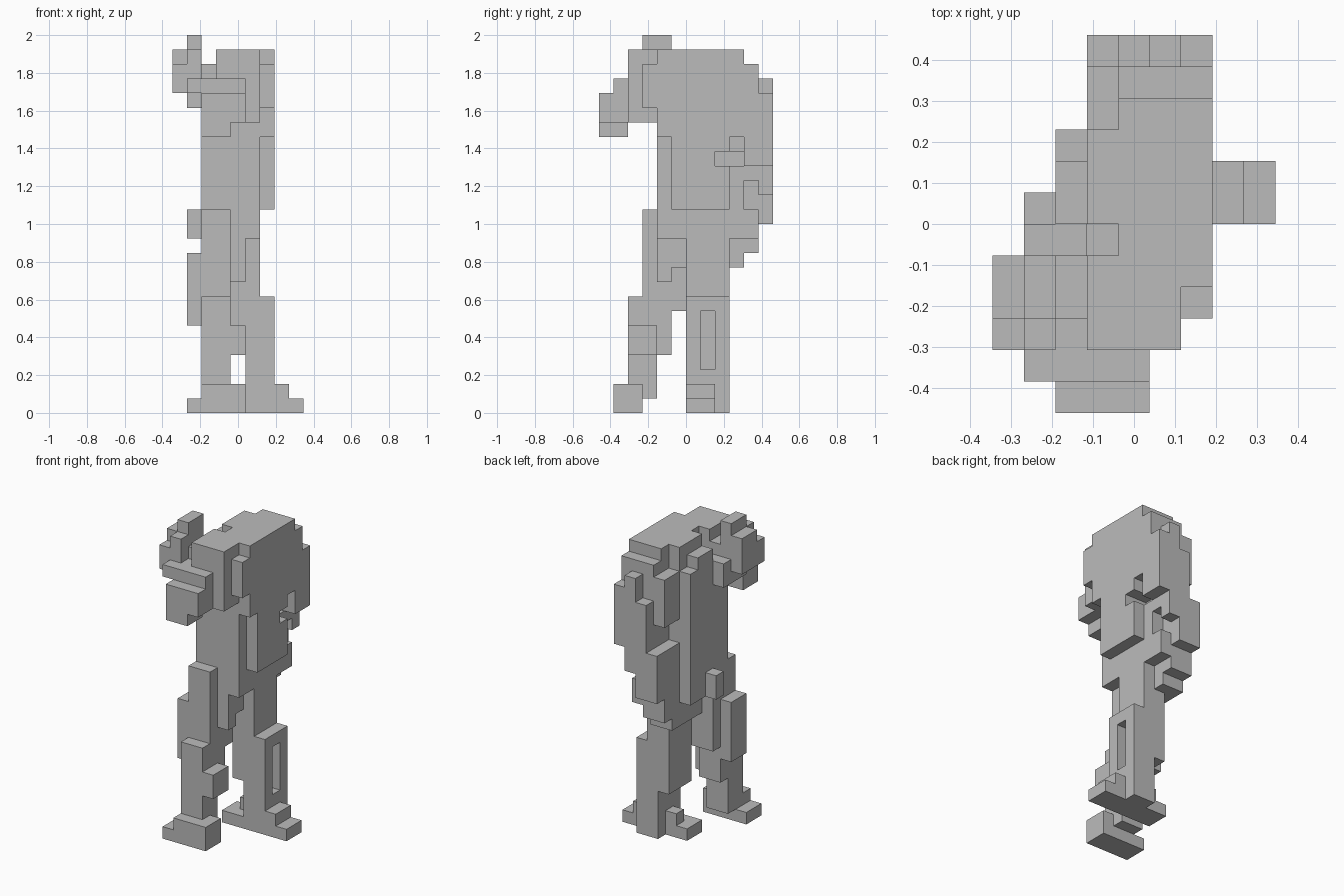
import bpy
import bmesh
from mathutils import Vector
from itertools import product

if "Cube" in bpy.data.objects:
    bpy.data.objects.remove(bpy.data.objects["Cube"], do_unlink=True)

# One block edge; the figure is 26 blocks tall, 9 wide and 12 deep
UNIT = 2 / 26
CORNER = Vector((-4.5, -6, 0))

grey = bpy.data.materials.new("stone grey")
grey.use_nodes = True
COLOUR = (0.5, 0.5, 0.5, 1)
grey.diffuse_color = COLOUR
grey.node_tree.nodes["Principled BSDF"].inputs["Base Color"].default_value = COLOUR


def box(x, y, z):
    """Set of block cells; each range is inclusive, a single number is one layer."""
    spans = [(s, s) if isinstance(s, int) else s for s in (x, y, z)]
    return set(product(*(range(low, high + 1) for low, high in spans)))


def build(name, *boxes, cuts=()):
    """Joins boxes, removes cuts and skins the exposed block sides."""
    cells = set().union(*boxes).difference(*cuts)
    bm = bmesh.new()
    corners = {}

    def corner(point):
        key = tuple(point)
        if key not in corners:
            corners[key] = bm.verts.new((Vector(key) + CORNER) * UNIT)
        return corners[key]

    for cell in cells:
        for axis, side in product(range(3), (0, 1)):
            neighbour = list(cell)
            neighbour[axis] += side * 2 - 1
            if tuple(neighbour) in cells:
                continue
            loop = []
            for a, b in ((0, 0), (1, 0), (1, 1), (0, 1)):
                point = list(cell)
                point[axis] += side
                point[(axis + 1) % 3] += a
                point[(axis + 2) % 3] += b
                loop.append(corner(point))
            bm.faces.new(loop if side else loop[::-1])
    bmesh.ops.dissolve_limit(bm, angle_limit=0.01, verts=bm.verts, edges=bm.edges)
    mesh = bpy.data.meshes.new(name)
    bm.to_mesh(mesh)
    bm.free()
    mesh.materials.append(grey)
    part = bpy.data.objects.new(name, mesh)
    bpy.context.collection.objects.link(part)


# Trunk with stepped back
build(
    "torso",
    box(x=(3, 5), y=(4, 8), z=(12, 24)),
    box(x=(4, 5), y=9, z=(12, 24)),
    box(x=3, y=9, z=(10, 16)),
    box(x=3, y=(9, 10), z=(19, 22)),
    box(x=4, y=10, z=(11, 23)),
    box(x=5, y=10, z=(16, 23)),
    box(x=5, y=10, z=(12, 13)),
    box(x=3, y=10, z=(11, 16)),
    box(x=(3, 4), y=11, z=(13, 16)),
    box(x=4, y=11, z=(17, 20)),
    box(x=5, y=11, z=(15, 22)),
    cuts=[box(x=3, y=5, z=(22, 24)), box(x=5, y=(8, 9), z=17)],
)

# Left side slab: shoulder, hanging arm and the notch behind it
build(
    "left_arm",
    box(x=6, y=4, z=(19, 24)),
    box(x=6, y=3, z=(21, 23)),
    box(x=6, y=(5, 8), z=(14, 24)),
    box(x=6, y=9, z=(17, 24)),
    box(x=6, y=10, z=(17, 23)),
    box(x=6, y=11, z=(17, 21)),
    cuts=[box(x=6, y=(8, 9), z=17), box(x=6, y=9, z=18)],
)

# Right side slab and hand
build(
    "right_arm",
    box(x=2, y=(4, 8), z=(12, 22)),
    box(x=2, y=(6, 7), z=23),
    box(x=2, y=4, z=23),
    box(x=1, y=5, z=(21, 22)),
    box(x=1, y=6, z=(12, 13)),
)

# Forward-leaning head with brow bar and jaw
build(
    "head",
    box(x=(3, 5), y=(2, 3), z=(20, 24)),
    box(x=2, y=(2, 3), z=(21, 22)),
    box(x=2, y=3, z=23),
)
build("brow", box(x=(1, 4), y=1, z=22))
build(
    "jaw",
    box(x=(2, 4), y=(0, 1), z=(20, 21)),
    box(x=(2, 3), y=(0, 1), z=19),
)

# Bundle beside the head
build(
    "side_bundle",
    box(x=0, y=2, z=(22, 23)),
    box(x=1, y=2, z=(22, 24)),
    box(x=0, y=(3, 4), z=(22, 24)),
    box(x=1, y=(3, 4), z=(21, 25)),
)

# Hips narrowing down to the legs
build(
    "hips",
    box(x=(3, 5), y=(6, 8), z=(10, 11)),
    box(x=4, y=4, z=(9, 13)),
    box(x=4, y=5, z=(10, 13)),
    box(x=(3, 4), y=9, z=(10, 12)),
    box(x=(3, 4), y=10, z=11),
)

# Left leg with a slot in the shin
build(
    "left_leg",
    box(x=(4, 5), y=(6, 8), z=(4, 11)),
    box(x=(5, 6), y=(6, 8), z=(0, 7)),
    cuts=[box(x=6, y=7, z=(3, 6))],
)
build(
    "left_foot",
    box(x=(3, 8), y=(6, 7), z=0),
    box(x=(5, 7), y=(6, 7), z=1),
    box(x=4, y=7, z=1),
)

# Right leg stepping forward
build(
    "right_leg",
    box(x=(2, 3), y=2, z=(1, 7)),
    box(x=(2, 3), y=3, z=(1, 13)),
    box(x=(2, 3), y=4, z=(4, 13)),
    box(x=(2, 3), y=5, z=(7, 13)),
    box(x=1, y=(3, 4), z=(6, 10)),
    box(x=4, y=(2, 3), z=(4, 5)),
)
build(
    "right_foot",
    box(x=(1, 4), y=(1, 2), z=0),
    box(x=(2, 4), y=(1, 2), z=1),
)
